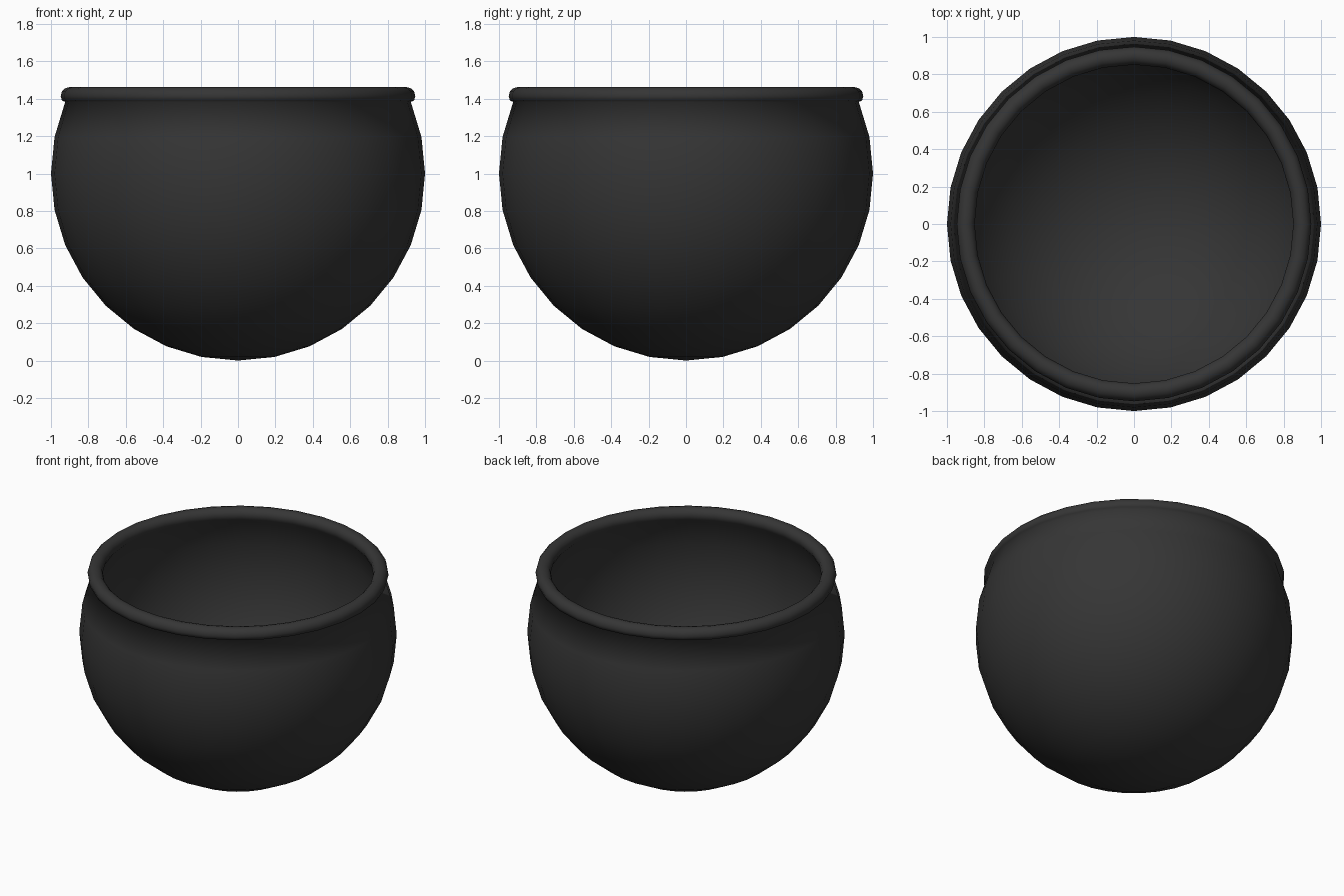
import bpy, bmesh
from math import sin, cos, pi, radians

if "Cube" in bpy.data.objects:
    bpy.data.objects.remove(bpy.data.objects["Cube"])

SIDES = 32
INNER = 0.95   # inner wall radius

# Dark iron colour
iron = bpy.data.materials.new("dark_iron")
iron.diffuse_color = (0.036, 0.036, 0.036, 1)
iron.use_nodes = True
iron.node_tree.nodes["Principled BSDF"].inputs["Base Color"].default_value = iron.diffuse_color


def arc(cx, cz, r, start, end, steps):
    """Points (radius, height) on an arc, angles in degrees."""
    angles = [radians(start + (end - start) * i / steps) for i in range(steps + 1)]
    return [(cx + r * cos(a), cz + r * sin(a)) for a in angles]


def lathe(name, profile):
    """Spin a (radius, height) profile about z as one smooth mesh."""
    bm = bmesh.new()
    verts = [bm.verts.new((max(r, 0), 0, z)) for r, z in profile]
    edges = [bm.edges.new(pair) for pair in zip(verts, verts[1:])]
    bmesh.ops.spin(bm, geom=verts + edges, axis=(0, 0, 1), cent=(0, 0, 0),
                   angle=2 * pi, steps=SIDES)
    bmesh.ops.remove_doubles(bm, verts=bm.verts[:], dist=0.0005)
    bmesh.ops.recalc_face_normals(bm, faces=bm.faces[:])
    mesh = bpy.data.meshes.new(name)
    bm.to_mesh(mesh)
    bm.free()
    mesh.materials.append(iron)
    mesh.shade_smooth()
    bpy.context.collection.objects.link(bpy.data.objects.new(name, mesh))


# Outer bowl, rolled rim, then inner bowl, all in one continuous profile
outer = arc(0, 1, 1, -90, 22.5, 10)
rim = arc(0.9, 1.414, 0.048, -30, 210, 8)
inner = arc(0, 1, INNER, 22.5, -90, 10)
lathe("pot", outer + rim + inner)
